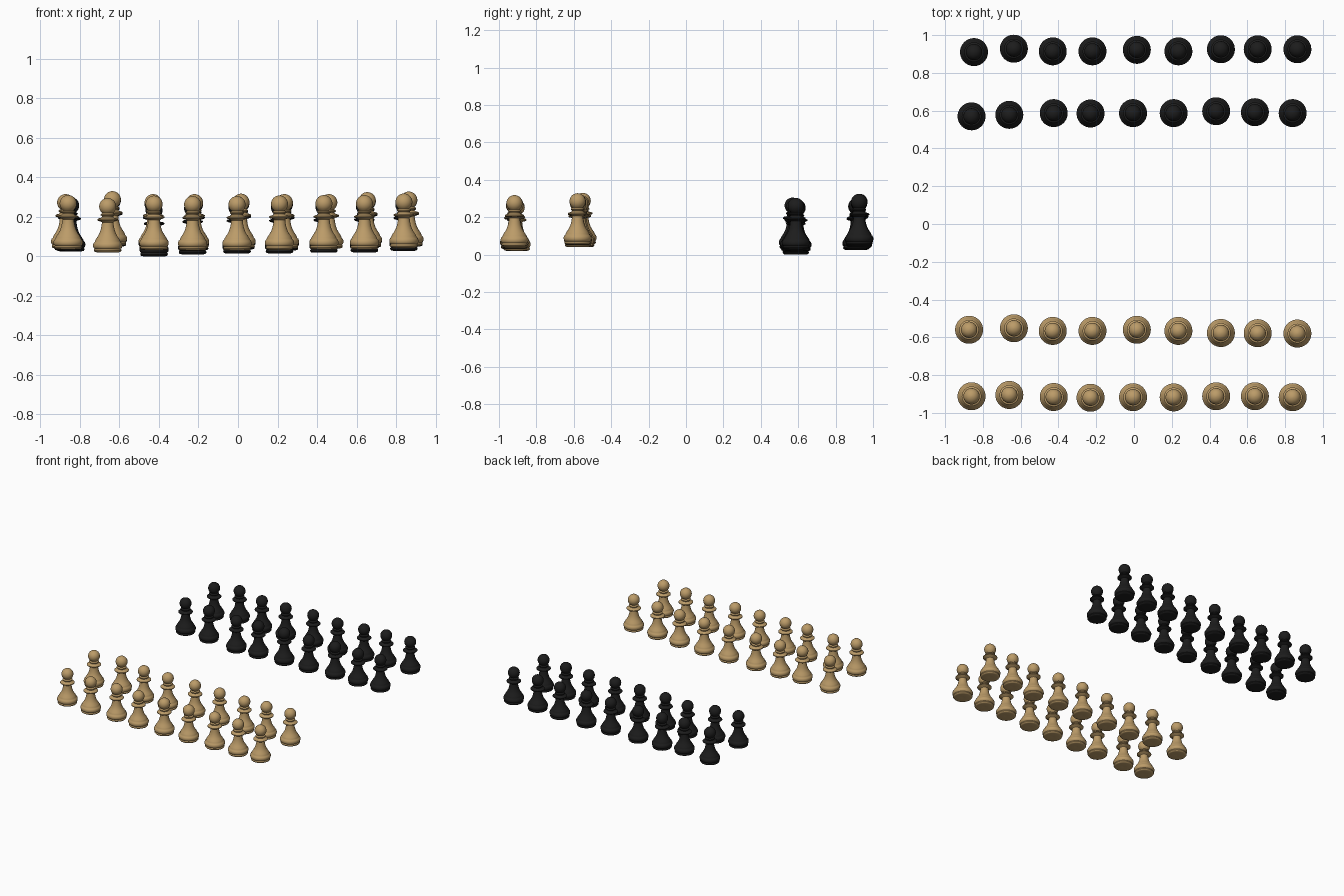
import bpy, bmesh, math

SEGS = 40

# Lathe profile of a pawn (radius, height), bottom to top of the neck
PROFILE = [
    (0.010, 0.004), (0.056, 0.0), (0.066, 0.003), (0.070, 0.009), (0.069, 0.015),
    (0.066, 0.018), (0.071, 0.022), (0.074, 0.030), (0.074, 0.040), (0.070, 0.049),
    (0.065, 0.053), (0.064, 0.058), (0.058, 0.069), (0.049, 0.082), (0.041, 0.097),
    (0.035, 0.115), (0.031, 0.135), (0.029, 0.152), (0.034, 0.156), (0.047, 0.159),
    (0.052, 0.163), (0.052, 0.168), (0.046, 0.172), (0.033, 0.175), (0.029, 0.180),
    (0.030, 0.184), (0.035, 0.187), (0.036, 0.191), (0.033, 0.195), (0.028, 0.198),
]
# Round head continues the profile
HEAD_Z, HEAD_R = 0.232, 0.043
for i in range(12):
    a = math.radians(-52 + 12.4 * i)
    PROFILE.append((HEAD_R * math.cos(a), HEAD_Z + HEAD_R * math.sin(a)))


def material(name, color):
    m = bpy.data.materials.new(name)
    m.diffuse_color = (*color, 1)
    return m


def pawn_mesh(name, mat):
    bm = bmesh.new()
    rings = []
    for r, z in PROFILE:
        rings.append([bm.verts.new((r * math.cos(2 * math.pi * k / SEGS),
                                    r * math.sin(2 * math.pi * k / SEGS), z))
                      for k in range(SEGS)])
    for lo, hi in zip(rings, rings[1:]):
        for k in range(SEGS):
            n = (k + 1) % SEGS
            bm.faces.new((lo[k], lo[n], hi[n], hi[k]))
    # Close the underside and the crown
    bm.faces.new(rings[0][::-1])
    crown = bm.verts.new((0, 0, HEAD_Z + HEAD_R))
    for k in range(SEGS):
        bm.faces.new((rings[-1][k], rings[-1][(k + 1) % SEGS], crown))
    bmesh.ops.recalc_face_normals(bm, faces=bm.faces)
    me = bpy.data.meshes.new(name)
    bm.to_mesh(me)
    bm.free()
    me.materials.append(mat)
    me.shade_smooth()
    me.set_sharp_from_angle(angle=math.radians(40))
    return me


light = pawn_mesh("light_pawn", material("tan_wood", (0.50, 0.33, 0.14)))
dark = pawn_mesh("dark_pawn", material("black_wood", (0.012, 0.012, 0.012)))

# Slightly uneven rows: x positions, then y and z per row
X_A = [-0.86, -0.66, -0.425, -0.23, -0.005, 0.21, 0.435, 0.64, 0.84]
X_B = [-0.847, -0.636, -0.43, -0.22, 0.015, 0.235, 0.46, 0.655, 0.865]
ROWS = [
    ("light_front_pawn", light, X_A,
     [-.912, -.905, -.916, -.92, -.917, -.918, -.912, -.912, -.917],
     [.035, .02, .032, .03, .03, .033, .035, .035, .043]),
    ("light_inner_pawn", light, [-0.873] + X_B[1:],
     [-.56, -.552, -.566, -.566, -.56, -.566, -.577, -.578, -.58],
     [.04, .055, .04, .04, .042, .04, .04, .05, .053]),
    ("dark_inner_pawn", dark, X_A,
     [.57, .578, .587, .585, .587, .587, .597, .592, .587],
     [.03, .02, 0, .01, .014, .015, .018, .02, .028]),
    ("dark_back_pawn", dark, X_B,
     [.91, .928, .914, .914, .922, .914, .925, .925, .925],
     [.025, .05, .03, .03, .035, .03, .04, .045, .05]),
]
for name, mesh, xs, ys, zs in ROWS:
    for i, loc in enumerate(zip(xs, ys, zs)):
        ob = bpy.data.objects.new(f"{name}_{i + 1}", mesh)
        ob.location = loc
        bpy.context.collection.objects.link(ob)
